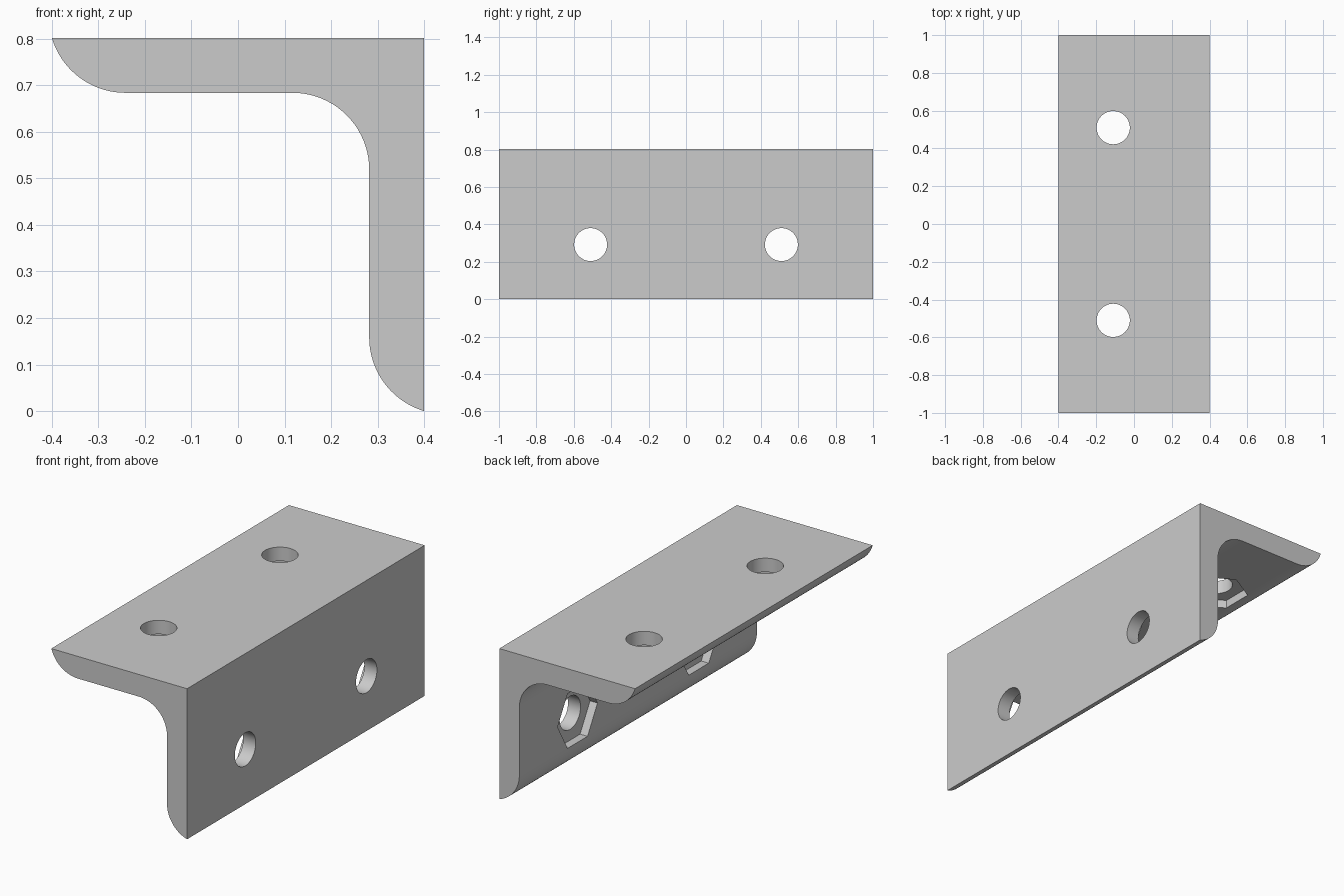
import bpy, bmesh, math
from mathutils import Vector

cube = bpy.data.objects.get("Cube")
if cube:
    bpy.data.objects.remove(cube, do_unlink=True)

HALF, TOP, THICK = 0.4, 0.802, 0.118     # half width, height, leg thickness
R = 0.165                                # radius of every rounding
HOLE_R, NUT_R, NUT_DEPTH = 0.088, 0.168, 0.044
HOLE_FROM_CORNER, HOLE_Y = 0.51, 0.51

grey = bpy.data.materials.new("plain grey")
grey.use_nodes = True
grey.diffuse_color = (0.6, 0.6, 0.6, 1)
grey.node_tree.nodes["Principled BSDF"].inputs["Base Color"].default_value = (0.6, 0.6, 0.6, 1)


def arc(cx, cz, start, end, steps=20):
    """Points on a circle of radius R, angles in radians."""
    return [(cx + R * math.cos(a), cz + R * math.sin(a))
            for a in (start + (end - start) * i / steps for i in range(steps + 1))]


def cutter(sides, radius, depth, location, sideways):
    """Prism used to cut holes, its axis along x or z."""
    bpy.ops.mesh.primitive_cylinder_add(
        vertices=sides, radius=radius, depth=depth, location=location,
        rotation=(0, math.pi / 2 if sideways else 0, 0))
    ob = bpy.context.object
    ob.name = "hole_cutter"
    ob.hide_render = True
    ob.data.materials.append(grey)
    return ob


# L-shaped profile: rounded toe, inner fillet, rounded toe
inner_x, inner_z = HALF - THICK, TOP - THICK
rise = R - THICK
reach = math.sqrt(R * R - rise * rise)
tip = math.asin(rise / R)
profile = [(HALF, TOP)]
profile += arc(-HALF + reach, inner_z + R, math.pi + tip, 1.5 * math.pi)
profile += arc(inner_x - R, inner_z - R, math.pi / 2, 0)
profile += arc(inner_x + R, reach, math.pi, 1.5 * math.pi - tip)

# Extrude the profile along the length
bm = bmesh.new()
face = bm.faces.new([bm.verts.new((x, -1, z)) for x, z in profile])
sweep = bmesh.ops.extrude_face_region(bm, geom=[face])
moved = [v for v in sweep["geom"] if isinstance(v, bmesh.types.BMVert)]
bmesh.ops.translate(bm, verts=moved, vec=Vector((0, 2, 0)))
bmesh.ops.recalc_face_normals(bm, faces=bm.faces[:])
mesh = bpy.data.meshes.new("angle_bracket")
bm.to_mesh(mesh)
bm.free()
bracket = bpy.data.objects.new("angle_bracket", mesh)
bpy.context.collection.objects.link(bracket)
mesh.materials.append(grey)

# Bolt holes with hexagonal nut pockets on the inner faces of both legs
hole_x, hole_z = HALF - HOLE_FROM_CORNER, TOP - HOLE_FROM_CORNER
pocket = 0.2
shift = NUT_DEPTH - pocket / 2
cutters = []
for y in (-HOLE_Y, HOLE_Y):
    cutters += [
        cutter(64, HOLE_R, 0.4, (hole_x, y, TOP - THICK / 2), False),
        cutter(6, NUT_R, pocket, (hole_x, y, inner_z + shift), False),
        cutter(64, HOLE_R, 0.4, (HALF - THICK / 2, y, hole_z), True),
        cutter(6, NUT_R, pocket, (inner_x + shift, y, hole_z), True),
    ]

bpy.ops.object.select_all(action='DESELECT')
bracket.select_set(True)
bpy.context.view_layer.objects.active = bracket
for c in cutters:
    cut = bracket.modifiers.new("cut", 'BOOLEAN')
    cut.operation = 'DIFFERENCE'
    cut.solver = 'EXACT'
    cut.object = c
    bpy.ops.object.modifier_apply(modifier=cut.name)
    bpy.data.objects.remove(c, do_unlink=True)

bpy.ops.object.shade_smooth_by_angle(angle=math.radians(25))
